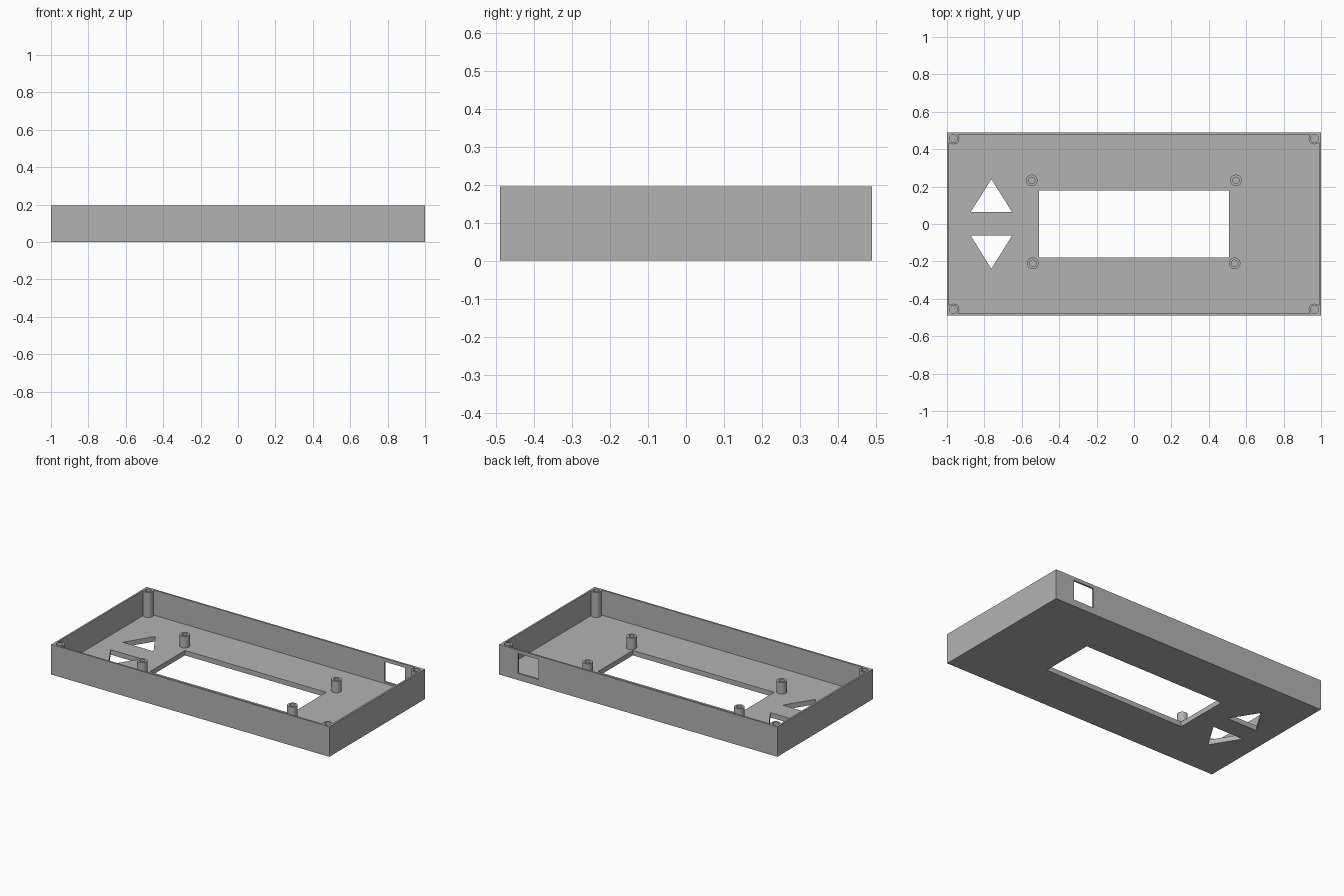
import bpy, bmesh, math

cube = bpy.data.objects.get("Cube")
if cube:
    bpy.data.objects.remove(cube, do_unlink=True)

HALF_X, HALF_Y, HEIGHT = 1.0, 0.49, 0.195
WALL, FLOOR = 0.012, 0.032
STANDOFF_TOP = 0.107

grey = bpy.data.materials.new("plastic_grey")
grey.use_nodes = True
colour = (0.45, 0.45, 0.45, 1)
grey.diffuse_color = colour
grey.node_tree.nodes["Principled BSDF"].inputs["Base Color"].default_value = colour


def prism(name, outline, z0, z1):
    """Upright prism over an anticlockwise outline."""
    bm = bmesh.new()
    base = bm.faces.new([bm.verts.new((x, y, z0)) for x, y in outline])
    top = bmesh.ops.extrude_face_region(bm, geom=[base])["geom"]
    verts = [v for v in top if isinstance(v, bmesh.types.BMVert)]
    bmesh.ops.translate(bm, verts=verts, vec=(0, 0, z1 - z0))
    bmesh.ops.recalc_face_normals(bm, faces=bm.faces)
    mesh = bpy.data.meshes.new(name)
    bm.to_mesh(mesh)
    bm.free()
    mesh.materials.append(grey)
    obj = bpy.data.objects.new(name, mesh)
    bpy.context.collection.objects.link(obj)
    return obj


def rect(x0, x1, y0, y1):
    return [(x0, y0), (x1, y0), (x1, y1), (x0, y1)]


def circle(x, y, r, n=32):
    return [(x + r * math.cos(i * math.tau / n), y + r * math.sin(i * math.tau / n))
            for i in range(n)]


def combine(target, tool, operation):
    """Apply one boolean and discard the tool."""
    tool.hide_render = True
    mod = target.modifiers.new(operation, 'BOOLEAN')
    mod.operation, mod.solver, mod.object = operation, 'EXACT', tool
    bpy.context.view_layer.objects.active = target
    bpy.ops.object.modifier_apply(modifier=mod.name)
    bpy.data.objects.remove(tool, do_unlink=True)


def smooth(obj):
    bpy.ops.object.select_all(action='DESELECT')
    obj.select_set(True)
    bpy.context.view_layer.objects.active = obj
    bpy.ops.object.shade_smooth_by_angle(angle=math.radians(30))


# Open tray
shell = prism("case_shell", rect(-HALF_X, HALF_X, -HALF_Y, HALF_Y), 0, HEIGHT)
ix, iy = HALF_X - WALL, HALF_Y - WALL
combine(shell, prism("cavity", rect(-ix, ix, -iy, iy), FLOOR, HEIGHT + 0.1), 'DIFFERENCE')

# Floor openings: display window and two arrow buttons
openings = [
    rect(-0.508, 0.508, -0.18, 0.18),
    [(-0.873, 0.064), (-0.652, 0.064), (-0.763, 0.24)],
    [(-0.763, -0.24), (-0.652, -0.062), (-0.873, -0.062)],
]
for outline in openings:
    combine(shell, prism("opening", outline, -0.1, FLOOR + 0.05), 'DIFFERENCE')

# Cable port in the back wall
combine(shell, prism("port", rect(0.717, 0.865, iy - 0.02, HALF_Y + 0.1), 0.043, 0.173),
        'DIFFERENCE')

# Corner screw posts, flush with the rim
corners = [(sx * 0.965, sy * 0.457) for sx in (-1, 1) for sy in (-1, 1)]
for x, y in corners:
    combine(shell, prism("post", circle(x, y, 0.031), FLOOR - 0.01, HEIGHT), 'UNION')
for x, y in corners:
    combine(shell, prism("bore", circle(x, y, 0.02), FLOOR, HEIGHT + 0.1), 'DIFFERENCE')
smooth(shell)

# Display standoffs
spots = {"back_right": (-0.547, 0.233), "back_left": (0.545, 0.233),
         "front_right": (-0.541, -0.21), "front_left": (0.538, -0.21)}
for place, (x, y) in spots.items():
    standoff = prism("standoff_" + place, circle(x, y, 0.031), FLOOR, STANDOFF_TOP)
    combine(standoff, prism("bore", circle(x, y, 0.017), FLOOR - 0.1, STANDOFF_TOP + 0.1),
            'DIFFERENCE')
    smooth(standoff)
